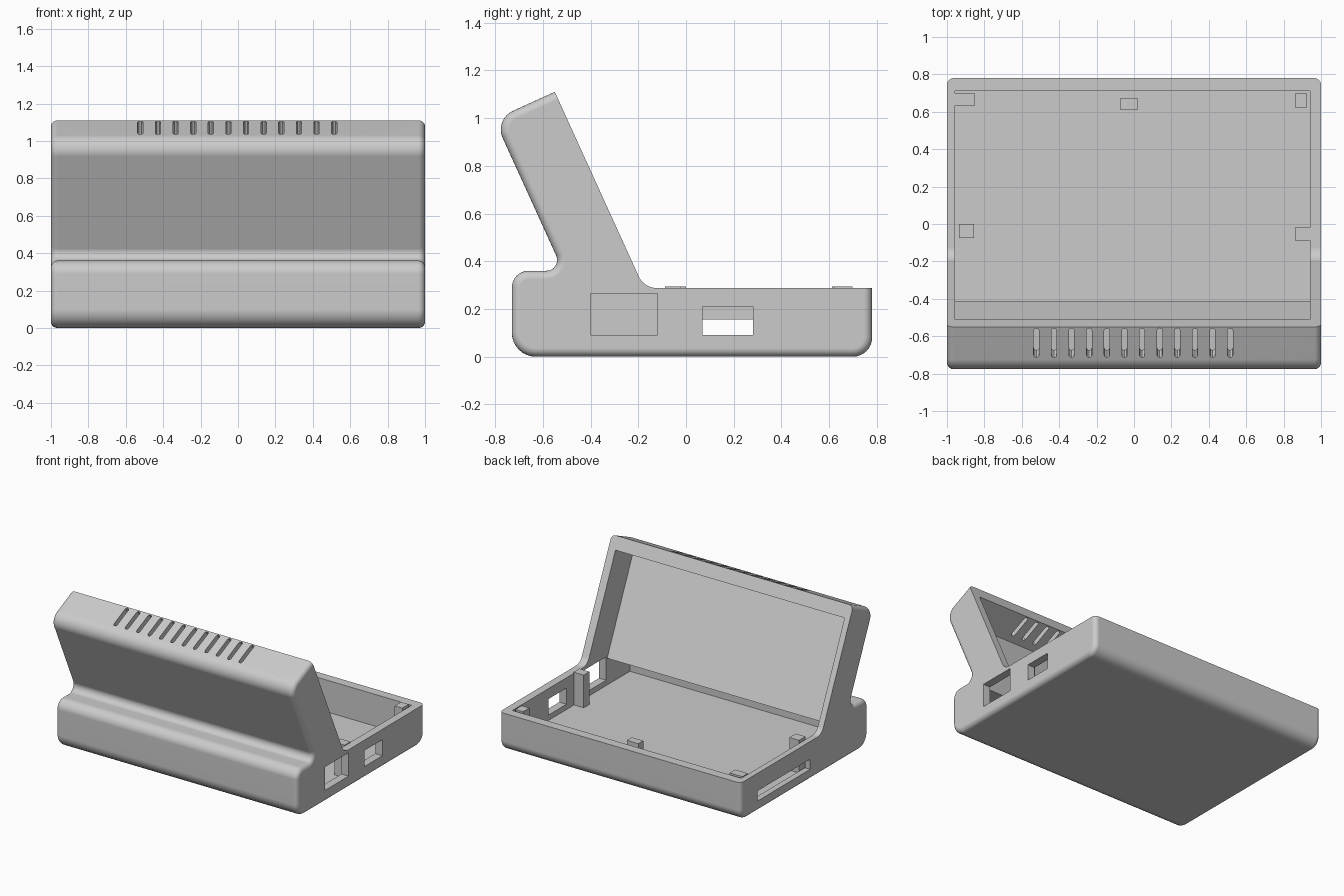
import bpy, bmesh, math
from mathutils import Vector

cube = bpy.data.objects.get("Cube")
if cube:
    bpy.data.objects.remove(cube)

grey = bpy.data.materials.new("matte grey plastic")
grey.use_nodes = True
GREY = (0.6, 0.6, 0.6, 1)
grey.diffuse_color = GREY
grey.node_tree.nodes["Principled BSDF"].inputs["Base Color"].default_value = GREY


def rounded(points, steps=8):
    """Outline from (y, z, radius) corners, each filleted by its radius."""
    out = []
    for i, (y, z, r) in enumerate(points):
        p = Vector((y, z))
        if r == 0:
            out.append(p)
            continue
        a = (Vector(points[i - 1][:2]) - p).normalized()
        b = (Vector(points[(i + 1) % len(points)][:2]) - p).normalized()
        half = a.angle(b) / 2
        centre = p + (a + b).normalized() * r / math.sin(half)
        start = p + a * r / math.tan(half) - centre
        end = p + b * r / math.tan(half) - centre
        sweep = math.pi - 2 * half
        for k in range(steps + 1):
            t = sweep * k / steps
            out.append(centre + (start * math.sin(sweep - t) + end * math.sin(t)) / math.sin(sweep))
    return out


def prism(name, outline, x0, x1):
    """Extrude a (y, z) outline along x."""
    bm = bmesh.new()
    face = bm.faces.new([bm.verts.new((x0, p[0], p[1])) for p in outline])
    ext = bmesh.ops.extrude_face_region(bm, geom=[face])["geom"]
    bmesh.ops.translate(bm, vec=(x1 - x0, 0, 0),
                        verts=[v for v in ext if isinstance(v, bmesh.types.BMVert)])
    bmesh.ops.recalc_face_normals(bm, faces=bm.faces)
    return finish(name, bm)


def finish(name, bm):
    mesh = bpy.data.meshes.new(name)
    bm.to_mesh(mesh)
    bm.free()
    mesh.materials.append(grey)
    obj = bpy.data.objects.new(name, mesh)
    bpy.context.collection.objects.link(obj)
    return obj


def box(name, x, y, z):
    return prism(name, [(y[0], z[0]), (y[1], z[0]), (y[1], z[1]), (y[0], z[1])], *x)


def activate(obj):
    bpy.ops.object.select_all(action='DESELECT')
    obj.select_set(True)
    bpy.context.view_layer.objects.active = obj


def cut(target, cutter):
    cutter.hide_render = True
    mod = target.modifiers.new("cut", 'BOOLEAN')
    mod.operation, mod.solver, mod.object = 'DIFFERENCE', 'EXACT', cutter
    activate(target)
    bpy.ops.object.modifier_apply(modifier=mod.name)
    bpy.data.objects.remove(cutter)


# Lid directions: down along the screen, and inward through the thickness
tip = Vector((-0.55, 1.11))
down = Vector((0.414, -0.91)).normalized()
inward = Vector((down.y, -down.x))


def on_lid(along, depth):
    return tip + down * along + inward * depth


def meet(p, z):
    """Point where the lid slope through p reaches height z."""
    return p + down * ((z - p.y) / down.y)


# Case: base and leaning lid in one outline
hinge, neck = meet(tip, 0.288), meet(on_lid(0, 0.279), 0.36)
case = prism("case", rounded([
    (0.78, 0.288, 0), (*hinge, 0.08), (*tip, 0), (*on_lid(0, 0.279), 0.085),
    (*neck, 0.045), (-0.73, 0.36, 0.07), (-0.73, 0, 0.1), (0.78, 0, 0.08)]), -1, 1)

# Soft side edges everywhere except around the opening
bm = bmesh.new()
bm.from_mesh(case.data)
edges = []
for e in bm.edges:
    if abs(e.verts[0].co.x - e.verts[1].co.x) > 0.1:
        continue
    skin = next(f for f in e.link_faces if abs(f.normal.x) < 0.5)
    opening = skin.normal.z > 0.1 and skin.calc_center_median().y > -0.5
    if not opening:
        edges.append(e)
bmesh.ops.bevel(bm, geom=edges, offset=0.035, segments=5, profile=0.5, affect='EDGES')
bm.to_mesh(case.data)
bm.free()

# Hollow running through base and lid
back_low = meet(on_lid(0, 0.23), 0.25)
cut(case, prism("hollow", [
    (-0.68, 0.05), (0.71, 0.05), (0.71, 1.3), on_lid(0.097, -0.3),
    on_lid(0.097, 0.23), back_low, (-0.68, 0.25)], -0.956, 0.941))

# Side ports
cut(case, box("large_port", (0.9, 1.1), (-0.4, -0.12), (0.09, 0.265)))
cut(case, box("small_port", (0.9, 1.1), (0.07, 0.28), (0.09, 0.21)))
cut(case, box("card_slot", (-1.1, -0.9), (-0.04, 0.58), (0.08, 0.155)))

# Row of round-ended vents through the top of the lid
bm = bmesh.new()
half, near, far = 0.014, 0.008, 0.18
for i in range(12):
    x = -0.522 + i * 0.0942
    ring = []
    for k in range(14):
        a = math.pi * (k if k < 7 else k - 1) / 6
        mid = far - half if k < 7 else near + half
        p = on_lid(-0.05, mid + half * math.sin(a))
        ring.append(bm.verts.new((x + half * math.cos(a), p.x, p.y)))
    ext = bmesh.ops.extrude_face_region(bm, geom=[bm.faces.new(ring)])["geom"]
    bmesh.ops.translate(bm, vec=(0, down.x * 0.19, down.y * 0.19),
                        verts=[v for v in ext if isinstance(v, bmesh.types.BMVert)])
bmesh.ops.recalc_face_normals(bm, faces=bm.faces)
cut(case, finish("vents", bm))

activate(case)
bpy.ops.object.shade_smooth_by_angle(angle=math.radians(30))
weighted = case.modifiers.new("even shading", 'WEIGHTED_NORMAL')
weighted.keep_sharp = True

# Board support posts
posts = {
    "back_right_post": ((-0.956, -0.85), (0.634, 0.698)),
    "back_left_post": ((0.861, 0.925), (0.623, 0.698)),
    "back_middle_post": ((-0.075, 0.021), (0.612, 0.67)),
    "right_post": ((-0.936, -0.856), (-0.075, 0)),
    "left_post": ((0.861, 0.945), (-0.088, -0.02)),
}
for name, (x, y) in posts.items():
    box(name, x, y, (0.045, 0.295))
